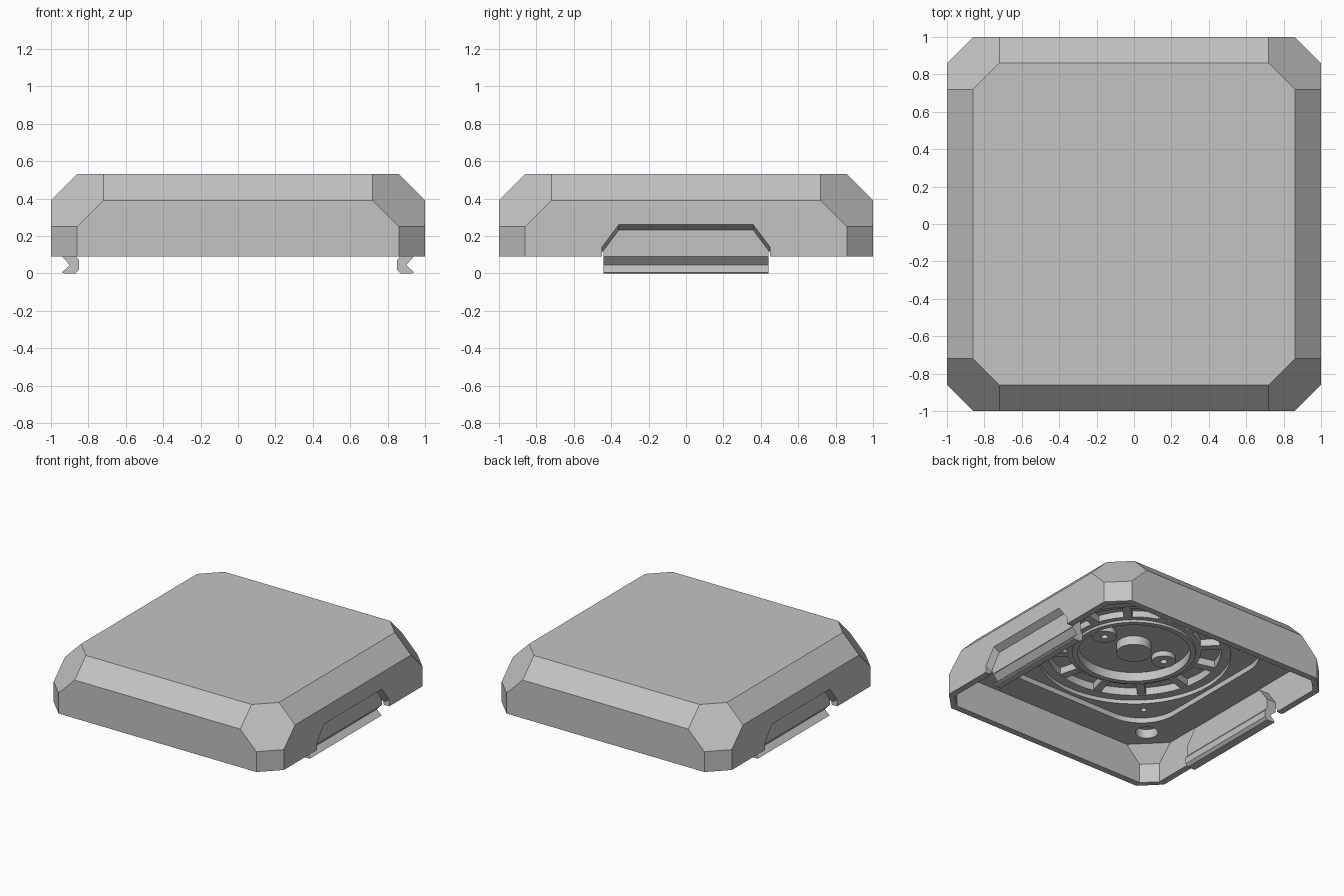
import bpy, bmesh, math
from mathutils import Matrix, Vector

cube = bpy.data.objects.get("Cube")
if cube:
    bpy.data.objects.remove(cube, do_unlink=True)

# Single grey plastic
grey = bpy.data.materials.new("grey_plastic")
grey.use_nodes = True
grey.diffuse_color = (0.55, 0.55, 0.55, 1)
grey.node_tree.nodes["Principled BSDF"].inputs["Base Color"].default_value = (0.55, 0.55, 0.55, 1)

SIGNS = [(sx, sy) for sx in (-1, 1) for sy in (-1, 1)]


def finish(name, bm):
    bmesh.ops.recalc_face_normals(bm, faces=bm.faces)
    mesh = bpy.data.meshes.new(name)
    bm.to_mesh(mesh)
    bm.free()
    obj = bpy.data.objects.new(name, mesh)
    mesh.materials.append(grey)
    bpy.context.collection.objects.link(obj)
    return obj


def hull(name, points):
    bm = bmesh.new()
    for p in points:
        bm.verts.new(p)
    bmesh.ops.convex_hull(bm, input=bm.verts)
    bmesh.ops.dissolve_limit(bm, angle_limit=0.01, verts=bm.verts, edges=bm.edges)
    return finish(name, bm)


def corner_points(steps):
    """Mirror (long, short, height) steps over all four corners."""
    return [(sx * p, sy * q, z) for a, b, z in steps
            for p, q in ((a, b), (b, a)) for sx, sy in SIGNS]


def cylinder(name, radius, low, high, x=0, y=0, sides=64):
    bm = bmesh.new()
    bmesh.ops.create_cone(bm, cap_ends=True, segments=sides, radius1=radius, radius2=radius,
                          depth=high - low, matrix=Matrix.Translation((x, y, (low + high) / 2)))
    return finish(name, bm)


def lathe(name, profile, x=0, y=0, sides=64):
    """Spin a closed (radius, height) profile around a vertical axis."""
    bm = bmesh.new()
    rings = []
    for i in range(sides):
        a = math.tau * i / sides
        rings.append([bm.verts.new((x + r * math.cos(a), y + r * math.sin(a), z)) for r, z in profile])
    n = len(profile)
    for i in range(sides):
        a, b = rings[i], rings[(i + 1) % sides]
        for j in range(n):
            bm.faces.new((a[j], b[j], b[(j + 1) % n], a[(j + 1) % n]))
    return finish(name, bm)


def smooth(obj):
    bpy.ops.object.select_all(action="DESELECT")
    obj.select_set(True)
    bpy.context.view_layer.objects.active = obj
    bpy.ops.object.shade_smooth_by_angle(angle=math.radians(25))


def cut(target, cutter):
    mod = target.modifiers.new("cut", "BOOLEAN")
    mod.operation = "DIFFERENCE"
    mod.solver = "EXACT"
    mod.object = cutter
    cutter.hide_render = True
    bpy.context.view_layer.objects.active = target
    bpy.ops.object.modifier_apply(modifier=mod.name)
    bpy.data.objects.remove(cutter, do_unlink=True)


# Chamfered outer shell
TOP, RIM, CEILING = 0.53, 0.09, 0.36
shell = hull("cover_shell", corner_points(
    [(1, 0.86, RIM), (1, 0.86, 0.25), (1, 0.72, 0.39), (0.86, 0.72, TOP)]))

# Hollow underside
cut(shell, hull("cavity", corner_points(
    [(0.95, 0.85, 0), (0.95, 0.85, 0.24), (0.95, 0.73, CEILING)])))

# Rounded square recess in the ceiling
rounded = []
for sx, sy in SIGNS:
    for i in range(13):
        a = math.radians(90 * i / 12)
        for z in (0.3, 0.4):
            rounded.append((sx * (0.42 + 0.3 * math.cos(a)), sy * (0.42 + 0.3 * math.sin(a)), z))
cut(shell, hull("square_recess", rounded))

# Stepped round recesses
cut(shell, cylinder("round_recess", 0.69, 0.3, 0.43))
cut(shell, cylinder("groove_recess", 0.62, 0.3, 0.49))

# Corner sockets and pin holes
for sx, sy in SIGNS:
    cut(shell, cylinder("socket", 0.08, 0.3, 0.43, sx * 0.73, sy * 0.73, 32))
    cut(shell, cylinder("pin_hole", 0.022, 0.3, 0.46, sx * 0.55, sy * 0.55, 16))

# Slanted finger recesses on both sides
outline = [(0.45, -0.1), (0.45, 0.14), (0.36, 0.26)]
for s in (-1, 1):
    pts = [(s * x, t * y, z + shift) for x, shift in ((1.06, 0.035), (0.94, -0.035))
           for y, z in outline for t in (-1, 1)]
    cut(shell, hull("finger_recess", pts))
smooth(shell)

# Ring around the hub with a raised lip
smooth(lathe("hub_ring", [(0.40, 0.50), (0.40, 0.42), (0.44, 0.42),
                          (0.44, 0.44), (0.48, 0.44), (0.48, 0.50)]))

# Radial ribs across the groove
bm = bmesh.new()
COUNT = 12
for i in range(COUNT):
    spin = Matrix.Rotation(math.tau * (i + 0.5) / COUNT, 4, "Z")
    place = Matrix.Translation((0.55, 0, 0.47)) @ Matrix.Diagonal((0.16, 0.06, 0.07, 1))
    bmesh.ops.create_cube(bm, size=1, matrix=spin @ place)
finish("groove_ribs", bm)

# Hub bosses
smooth(cylinder("centre_boss", 0.125, 0.42, 0.50))
for s, side in ((1, "left"), (-1, "right")):
    smooth(lathe(side + "_screw_boss", [(0.025, 0.50), (0.025, 0.45), (0.085, 0.45), (0.085, 0.50)],
                 s * 0.275, 0, 32))

# Clip backing and snap hook on each side
hook = [(0.94, 0.09), (0.90, 0.045), (0.94, 0.006), (0.93, 0), (0.87, 0),
        (0.85, 0.02), (0.85, 0.07), (0.865, 0.09), (0.865, 0.11), (0.94, 0.11)]
for s, side in ((1, "left"), (-1, "right")):
    hull(side + "_clip_backing", [(s * x, t * y, z) for x in (0.865, 0.945) for t in (-1, 1)
                                  for y, z in ((0.44, RIM), (0.44, 0.17), (0.36, 0.28))])
    bm = bmesh.new()
    face = bm.faces.new([bm.verts.new((s * x, -0.44, z)) for x, z in hook])
    new = bmesh.ops.extrude_face_region(bm, geom=[face])["geom"]
    bmesh.ops.translate(bm, vec=Vector((0, 0.88, 0)),
                        verts=[v for v in new if isinstance(v, bmesh.types.BMVert)])
    finish(side + "_snap_hook", bm)
